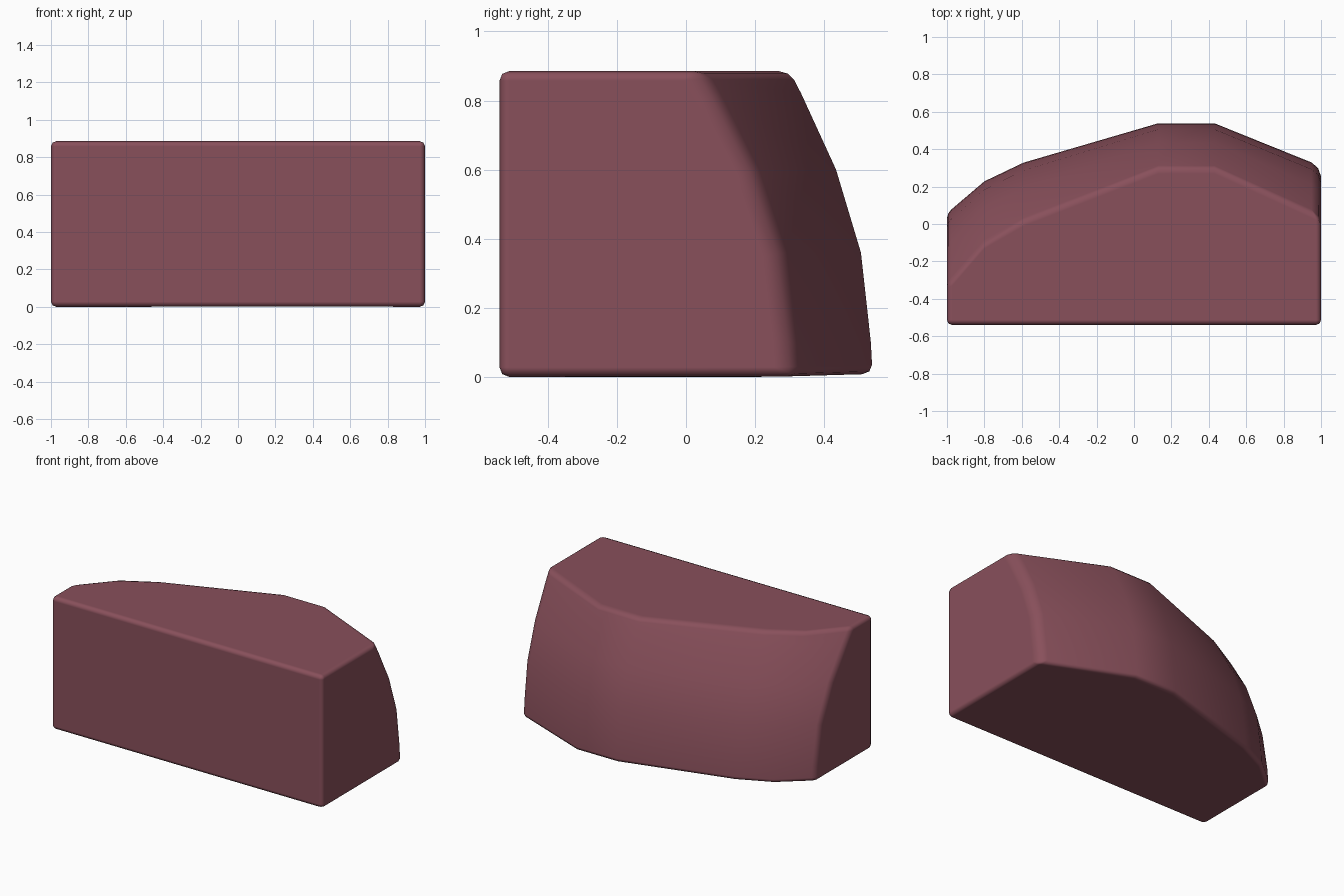
import bpy, bmesh, math

if "Cube" in bpy.data.objects:
    bpy.data.objects.remove(bpy.data.objects["Cube"])

# Plan outline of the curved back: x, y at the base, y at the top
COLUMNS = [(-1.0, 0.06, -0.33), (-0.8, 0.23, -0.10), (-0.59, 0.33, 0.02),
           (0.13, 0.54, 0.30), (0.43, 0.54, 0.30), (1.0, 0.31, 0.04)]
# Side profile of the back: height, fraction of the way to the top outline
ROWS = [(0.0, 0.0), (0.10, 0.02), (0.36, 0.14), (0.60, 0.44), (0.82, 0.86), (0.885, 1.0)]
FRONT, HEIGHT = -0.54, 0.885

# Block body: one closed section per column, lofted along x
bm = bmesh.new()
sections = []
for x, base, top in COLUMNS:
    pts = [(FRONT, HEIGHT), (FRONT, 0.0)]
    for z, f in ROWS:
        y = base + (top - base) * f
        if z == 0.0:
            z = max(0.0, y - 0.28) * 0.03   # underside lifts slightly at the back
        pts.append((y, z))
    sections.append([bm.verts.new((x, y, z)) for y, z in pts])
n = len(sections[0])
for a, b in zip(sections, sections[1:]):
    for i in range(n):
        j = (i + 1) % n
        bm.faces.new((a[i], a[j], b[j], b[i]))
bm.faces.new(sections[0])
bm.faces.new(sections[-1])
bmesh.ops.recalc_face_normals(bm, faces=bm.faces)

# Bevel weights: sharp edges are softened, the curved right corner more so
weight = bm.edges.layers.float.new("bevel_weight_edge")
for e in bm.edges:
    if e.calc_face_angle(0) > math.radians(40):
        e[weight] = 0.5
for i in range(2, n - 1):
    bm.edges.get((sections[-1][i], sections[-1][i + 1]))[weight] = 1.0

mesh = bpy.data.meshes.new("curved_block")
bm.to_mesh(mesh)
bm.free()
block = bpy.data.objects.new("curved_block", mesh)
bpy.context.collection.objects.link(block)

# Soft shading with rounded edges
bpy.context.view_layer.objects.active = block
block.select_set(True)
bpy.ops.object.shade_smooth()
bevel = block.modifiers.new("soft_edges", 'BEVEL')
bevel.width = 0.055
bevel.segments = 2
bevel.limit_method = 'WEIGHT'
bevel.use_clamp_overlap = False
bevel.harden_normals = True

# Dull red material
mat = bpy.data.materials.new("dull_red")
mat.diffuse_color = (0.25, 0.08, 0.105, 1)
mat.use_nodes = True
mat.node_tree.nodes["Principled BSDF"].inputs["Base Color"].default_value = mat.diffuse_color
mesh.materials.append(mat)
